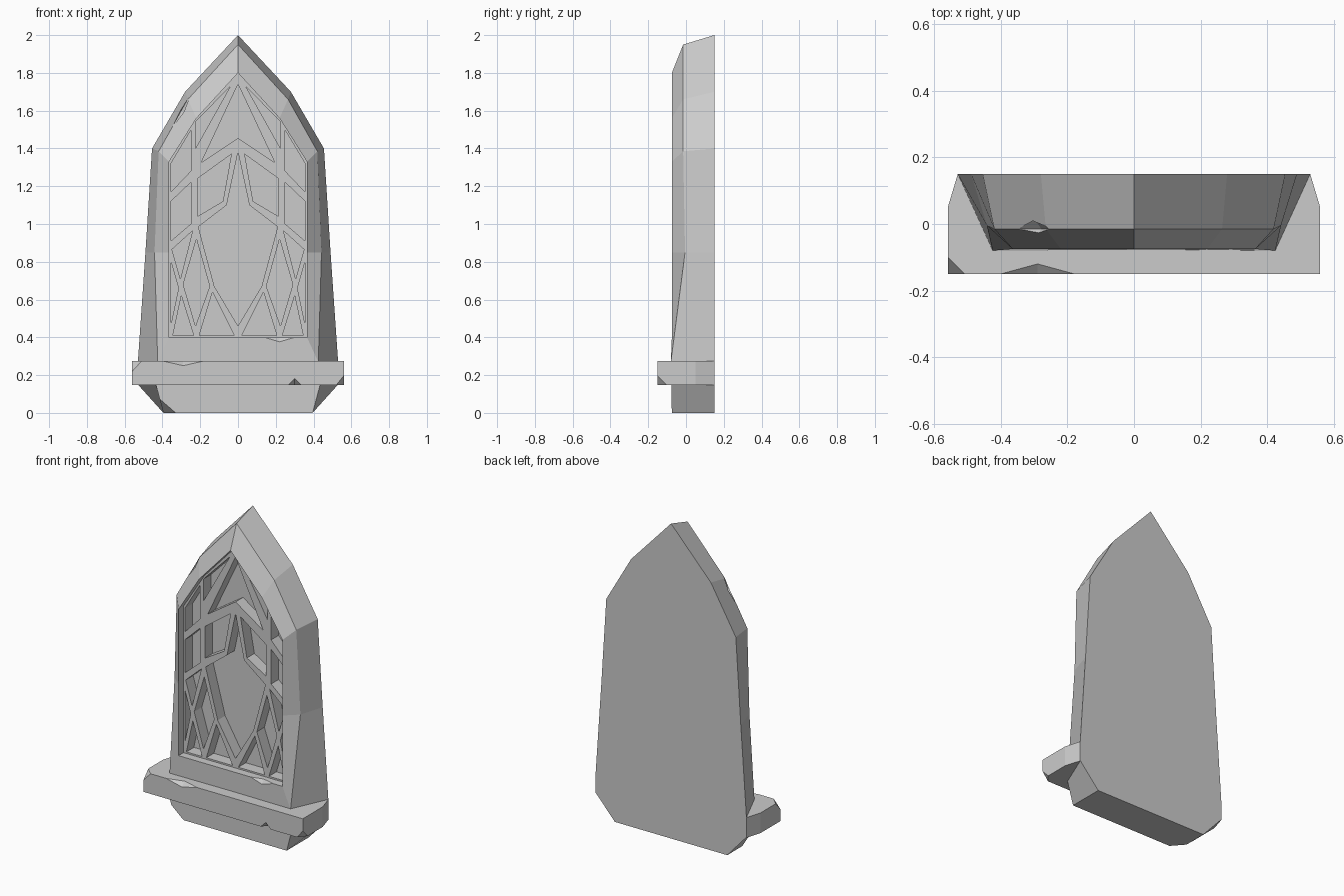
import bpy, bmesh, math
from mathutils import Vector, Matrix

cube = bpy.data.objects.get("Cube")
if cube:
    bpy.data.objects.remove(cube, do_unlink=True)

stone = bpy.data.materials.new("grey_stone")
stone.use_nodes = True
GREY = (0.6, 0.6, 0.6, 1)
stone.diffuse_color = GREY
stone.node_tree.nodes["Principled BSDF"].inputs["Base Color"].default_value = GREY


def add_object(name, mesh):
    mesh.materials.clear()
    mesh.materials.append(stone)
    obj = bpy.data.objects.new(name, mesh)
    bpy.context.collection.objects.link(obj)
    return obj


def from_bmesh(name, bm):
    bmesh.ops.recalc_face_normals(bm, faces=bm.faces)
    mesh = bpy.data.meshes.new(name)
    bm.to_mesh(mesh)
    bm.free()
    return add_object(name, mesh)


def mirrored(half):
    """Close a half outline, listed top to bottom, across x = 0."""
    return half + [(-p[0], *p[1:]) for p in reversed(half) if p[0] > 0]


def chip_corner(bm, corner, size):
    """Slice off a corner; size holds signed distances pointing outward."""
    normal = Vector([1 / s for s in size])
    point = Vector(corner) - Vector((size[0], 0, 0))
    cut = bmesh.ops.bisect_plane(bm, geom=bm.verts[:] + bm.edges[:] + bm.faces[:],
                                 plane_co=point, plane_no=normal, clear_outer=True)
    edges = [e for e in cut["geom_cut"] if isinstance(e, bmesh.types.BMEdge)]
    bmesh.ops.edgeloop_fill(bm, edges=edges)


def notch(obj, centre, size, tilt=0):
    """Knock a small faceted nick out of an edge."""
    bm = bmesh.new()
    bmesh.ops.create_uvsphere(bm, u_segments=4, v_segments=2, radius=1)
    bm.transform(Matrix.Translation(centre) @ Matrix.Rotation(tilt, 4, 'Y')
                 @ Matrix.Diagonal((*size, 1)))
    cutter = from_bmesh("nick_cutter", bm)
    cutter.hide_render = True
    mod = obj.modifiers.new("nick", 'BOOLEAN')
    mod.operation, mod.solver, mod.object = 'DIFFERENCE', 'EXACT', cutter
    bpy.context.view_layer.update()
    result = bpy.data.meshes.new_from_object(
        obj.evaluated_get(bpy.context.evaluated_depsgraph_get()))
    obj.modifiers.clear()
    obj.data = result
    bpy.data.objects.remove(cutter, do_unlink=True)


# Arched frame: back outline, chamfer edge and opening, joined ring to ring
BACK, GLASS, FRONT = 0.15, 0.05, -0.075
back = [(0, 2), (.28, 1.7), (.455, 1.4), (.49, .85), (.53, .27), (.53, .15), (.395, 0)]
edge = [(0, 1.95, -.015), (.265, 1.66, -.015), (.42, 1.385, -.015), (.442, .85, -.005),
        (.425, .27, -.08), (.435, .15, -.078), (.395, 0, -.075)]
opening = [(0, 1.8), (.22, 1.56), (.365, 1.33), (.365, .85), (.365, .4)]

bm = bmesh.new()


def ring(points, y=None):
    return [bm.verts.new((p[0], p[2] if y is None else y, p[1])) for p in mirrored(points)]


def bridge(a, b):
    for i in range(len(a)):
        j = (i + 1) % len(a)
        bm.faces.new((a[i], a[j], b[j], b[i]))


back_ring, edge_ring = ring(back, BACK), ring(edge)
rim, glass = ring(opening, FRONT), ring(opening, GLASS)
bm.faces.new(back_ring)
bridge(back_ring, edge_ring)
bridge(rim, glass)
bm.faces.new(glass)
n, m, k = len(edge_ring), len(rim), len(opening) - 1
for i in range(k):
    bm.faces.new((edge_ring[i], edge_ring[i + 1], rim[i + 1], rim[i]))
    bm.faces.new((edge_ring[-i % n], edge_ring[-i - 1], rim[-i - 1], rim[-i % m]))
bm.faces.new([rim[k + 1], rim[k]] + edge_ring[k:n - k + 1])
bmesh.ops.recalc_face_normals(bm, faces=bm.faces)
chip_corner(bm, (-.435, FRONT, 0), (-.105, -.12, -.09))
frame = from_bmesh("arched_frame", bm)
notch(frame, (-.3, -.015, 1.6), (.025, .03, .1), 0.51)
notch(frame, (.22, FRONT, .4), (.08, .02, .025))

# Sill: flat slab with tapered back corners
bm = bmesh.new()
outline = [(-.56, -.15), (.56, -.15), (.56, .05), (.53, BACK), (-.53, BACK), (-.56, .05)]
base = bm.faces.new([bm.verts.new((x, y, .147)) for x, y in outline])
top = bmesh.ops.extrude_face_region(bm, geom=[base])
bmesh.ops.translate(bm, vec=(0, 0, .128),
                    verts=[v for v in top["geom"] if isinstance(v, bmesh.types.BMVert)])
bmesh.ops.recalc_face_normals(bm, faces=bm.faces)
chip_corner(bm, (-.56, -.15, .275), (-.05, -.05, .055))
chip_corner(bm, (.56, -.15, .147), (.04, -.05, -.05))
sill = from_bmesh("sill", bm)
notch(sill, (-.29, -.15, .275), (.11, .03, .025))
notch(sill, (.3, -.15, .147), (.035, .04, .035))

# Tracery: one plate pierced by mirrored panes
side_panes = [
    [(.355, 1.32), (.25, 1.495), (.25, 1.28), (.355, 1.17)],
    [(.355, 1.12), (.25, 1.22), (.25, 1.0), (.355, .91)],
    [(.35, .865), (.24, .965), (.305, .71)],
    [(.355, .8), (.315, .66), (.355, .47)],
    [(.345, .41), (.3, .62), (.235, .41)],
    [(.22, .92), (.29, .68), (.225, .46), (.15, .67)],
    [(.205, .41), (.135, .64), (.02, .41)],
    [(.215, 1.24), (.035, 1.37), (.08, 1.12), (.215, 1.04)],
    [(.225, 1.4), (.225, 1.54), (.04, 1.73)],
]
centre_panes = [
    [(0, 1.38), (.06, 1.1), (.21, .985), (.125, .67), (0, .46)],
    [(0, 1.74), (.195, 1.325), (0, 1.455)],
]
loops = [mirrored(opening)] + [mirrored(p) for p in centre_panes]
for pane in side_panes:
    loops += [pane, [(-x, z) for x, z in pane]]

curve = bpy.data.curves.new("tracery", 'CURVE')
curve.dimensions, curve.fill_mode = '2D', 'BOTH'
TRACERY_FRONT = -.025
curve.extrude = (GLASS - TRACERY_FRONT) / 2
for loop in loops:
    spline = curve.splines.new('POLY')
    spline.points.add(len(loop) - 1)
    spline.use_cyclic_u = True
    for point, (x, z) in zip(spline.points, loop):
        point.co = (x, z, 0, 1)
helper = bpy.data.objects.new("tracery_curve", curve)
bpy.context.collection.objects.link(helper)
bpy.context.view_layer.update()
mesh = bpy.data.meshes.new_from_object(
    helper.evaluated_get(bpy.context.evaluated_depsgraph_get()))
bpy.data.objects.remove(helper, do_unlink=True)
mesh.transform(Matrix.Translation((0, (GLASS + TRACERY_FRONT) / 2, 0))
               @ Matrix.Rotation(math.pi / 2, 4, 'X'))
tracery = add_object("tracery", mesh)
for poly in tracery.data.polygons:
    poly.use_smooth = False
